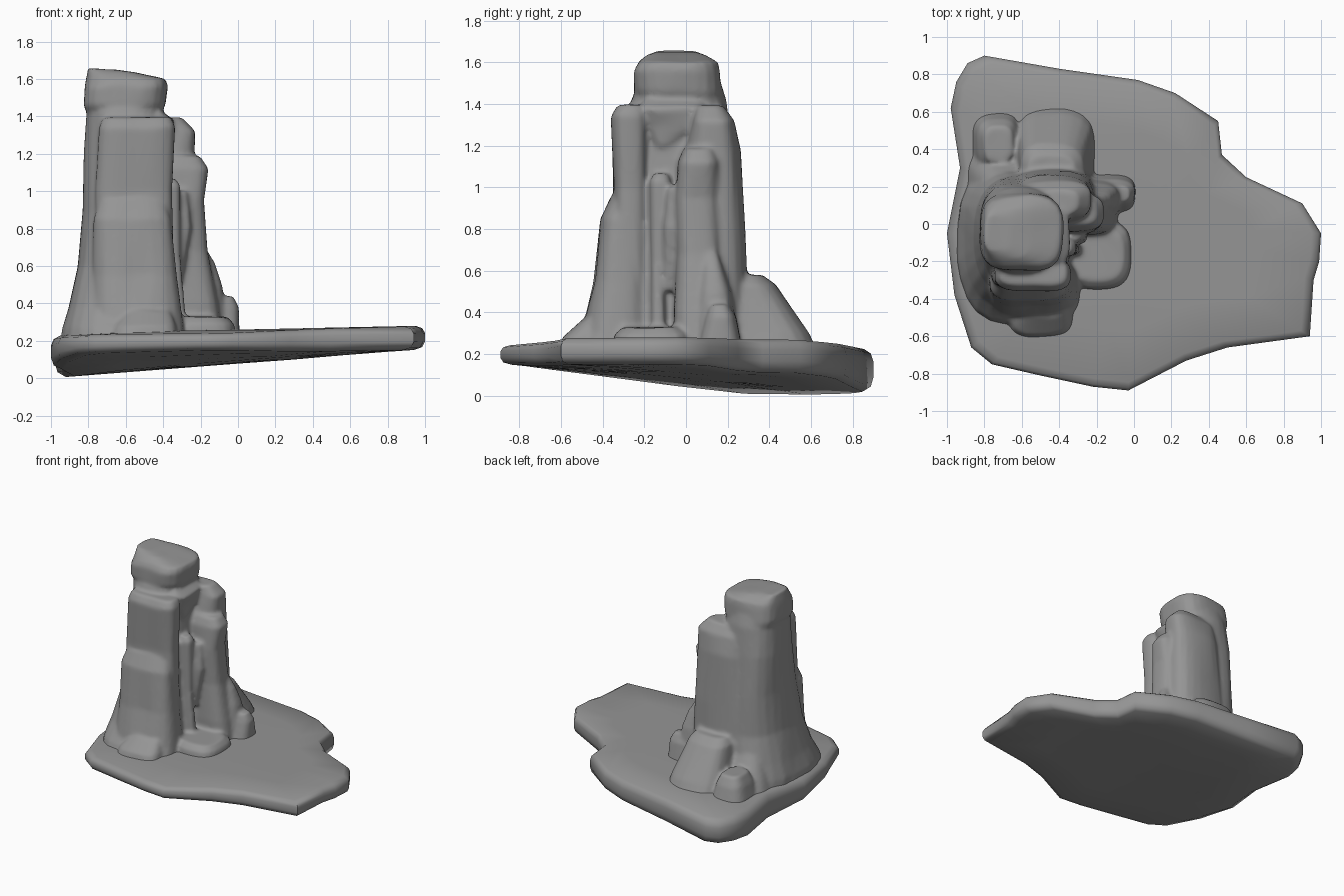
import bpy, bmesh, math
from mathutils import Vector, noise

if "Cube" in bpy.data.objects:
    bpy.data.objects.remove(bpy.data.objects["Cube"], do_unlink=True)

stone = bpy.data.materials.new("grey stone")
stone.use_nodes = True
COLOUR = (0.3, 0.3, 0.3, 1)
stone.diffuse_color = COLOUR
stone.node_tree.nodes["Principled BSDF"].inputs["Base Color"].default_value = COLOUR


def finish(name, bm):
    bmesh.ops.recalc_face_normals(bm, faces=bm.faces[:])
    mesh = bpy.data.meshes.new(name)
    bm.to_mesh(mesh)
    bm.free()
    mesh.materials.append(stone)
    obj = bpy.data.objects.new(name, mesh)
    bpy.context.collection.objects.link(obj)
    return obj


def shade(obj, angle):
    bpy.ops.object.select_all(action='DESELECT')
    obj.select_set(True)
    bpy.context.view_layer.objects.active = obj
    bpy.ops.object.shade_smooth_by_angle(angle=math.radians(angle))


def skin(bm, rings):
    """Bridge a stack of vertex rings and cap both ends."""
    n = len(rings[0])
    for a, b in zip(rings, rings[1:]):
        for i in range(n):
            j = (i + 1) % n
            bm.faces.new((a[i], a[j], b[j], b[i]))
    bm.faces.new(rings[0][::-1])
    bm.faces.new(rings[-1])


def column(bm, levels, square=3.2, rough=0.012, sides=28):
    """Loft rounded boxes given as (z, x0, x1, y0, y1)."""
    rings = []
    for z, x0, x1, y0, y1 in levels:
        ring = []
        for i in range(sides):
            t = math.tau * i / sides
            c, s = math.cos(t), math.sin(t)
            k = (abs(c) ** square + abs(s) ** square) ** (-1 / square)
            p = Vector(((x0 + x1 + (x1 - x0) * c * k) / 2,
                        (y0 + y1 + (y1 - y0) * s * k) / 2, z))
            p += noise.noise_vector(p * 6) * rough
            ring.append(bm.verts.new(p))
        rings.append(ring)
    skin(bm, rings)


# Ground slab: outline with a sloping underside and rounded rim
outline = [(-.8, .9), (-.4, .83), (.02, .77), (.22, .7), (.45, .55), (.47, .37),
           (.6, .25), (.9, .11), (1, -.05), (.99, -.2), (.96, -.3), (.94, -.6),
           (.5, -.66), (.28, -.73), (-.03, -.89), (-.22, -.87), (-.5, -.81),
           (-.76, -.75), (-.87, -.66), (-.96, -.38), (-1, -.05), (-.93, .3),
           (-.98, .62), (-.95, .76), (-.89, .86)]


def top_z(x, y):
    return .26 + .02 * x - .05 * max(0, abs(y) - .55) - .05 * max(0, -x - .75)


def bottom_z(x, y):
    return max(0, .078 + .073 * x + .06 * max(0, .3 - y) * (1 - x))


bm = bmesh.new()
rings = []
for grow, mix in ((.3, 0), (.65, 0), (.94, 0), (.985, .12), (1, .35), (1, .7),
                  (.985, .9), (.95, 1), (.65, 1), (.3, 1)):
    ring = []
    for x, y in outline:
        low, high = bottom_z(x, y), top_z(x, y)
        if grow < .9:
            low, high = bottom_z(x * grow, y * grow), top_z(x * grow, y * grow)
        ring.append(bm.verts.new((x * grow, y * grow, low + (high - low) * mix)))
    rings.append(ring)
skin(bm, rings)
shade(finish("ground_slab", bm), 50)

# Rock tower: overlapping weathered columns, fused together below
bm = bmesh.new()
# main shaft with flared foot
column(bm, [(.17, -.95, -.32, -.56, .36), (.27, -.94, -.32, -.52, .33),
            (.38, -.91, -.34, -.45, .29), (.6, -.855, -.36, -.38, .26),
            (.9, -.83, -.38, -.32, .24), (1.2, -.825, -.39, -.28, .22),
            (1.42, -.81, -.4, -.26, .19), (1.5, -.8, -.42, -.23, .17)], 2.6)
# capstone
column(bm, [(1.4, -.8, -.42, -.22, .17), (1.46, -.83, -.39, -.25, .17),
            (1.56, -.82, -.38, -.25, .16), (1.6, -.81, -.39, -.23, .15),
            (1.635, -.8, -.55, -.19, .1), (1.655, -.8, -.66, -.15, .05)])
# tall front pillar
column(bm, [(.3, -.76, -.34, -.37, -.17), (1, -.76, -.35, -.35, -.18),
            (1.34, -.74, -.33, -.36, -.18), (1.39, -.72, -.36, -.33, -.19)])
# lower front pillar and its foot
column(bm, [(.2, -.8, -.28, -.55, -.17), (.3, -.78, -.3, -.5, -.17),
            (.55, -.78, -.33, -.44, -.18), (.85, -.77, -.36, -.41, -.19),
            (.95, -.74, -.39, -.36, -.2)])
column(bm, [(.2, -.68, -.32, -.62, -.35), (.28, -.66, -.33, -.59, -.35),
            (.36, -.6, -.36, -.5, -.35)])
# rear shoulder
column(bm, [(.2, -.7, -.2, -.02, .31), (.8, -.66, -.22, -.02, .28),
            (1.18, -.63, -.23, 0, .26), (1.32, -.6, -.23, .03, .23),
            (1.39, -.55, -.3, .05, .18)])
# arch stone over the recess
column(bm, [(1.2, -.5, -.38, -.15, -.08), (1.3, -.5, -.36, -.2, .1),
            (1.38, -.5, -.34, -.22, .1), (1.42, -.48, -.4, -.2, .08)])
# stepped side buttress
column(bm, [(.2, -.45, -.08, -.06, .22), (.4, -.45, -.1, -.06, .2),
            (.68, -.45, -.16, -.05, .17), (.95, -.45, -.18, -.05, .16),
            (1.12, -.45, -.16, -.04, .16), (1.19, -.42, -.2, -.01, .14)])
column(bm, [(.2, -.35, -.05, .03, .27), (.5, -.35, -.09, .06, .22),
            (.62, -.33, -.12, .08, .18), (.7, -.3, -.17, .08, .15)])
column(bm, [(.2, -.3, .01, .05, .28), (.38, -.28, 0, .09, .24),
            (.44, -.26, -.03, .11, .21)])
# slender pillars inside the recess
column(bm, [(.25, -.42, -.27, -.17, -.1), (.65, -.42, -.31, -.17, -.11),
            (1.03, -.42, -.31, -.18, -.08), (1.07, -.4, -.34, -.16, -.09)])
column(bm, [(.5, -.4, -.3, -.1, -.05), (.8, -.4, -.25, -.11, -.04),
            (1, -.4, -.27, -.09, -.04)])
# rear sloping boulder
column(bm, [(.2, -.64, -.2, .1, .64), (.3, -.63, -.22, .1, .585),
            (.53, -.61, -.27, .1, .43), (.58, -.57, -.31, .12, .37)])
# small rear block and its ledge
column(bm, [(.2, -.87, -.6, .28, .6), (.33, -.84, -.62, .3, .56),
            (.4, -.8, -.65, .33, .52)])
column(bm, [(.2, -.9, -.5, .05, .42), (.33, -.85, -.5, .05, .35),
            (.48, -.78, -.5, .05, .27)])
# flat stone at the recess
column(bm, [(.2, -.36, -.01, -.35, .02), (.29, -.36, -.02, -.34, .01),
            (.33, -.36, -.06, -.3, -.03)])
tower = finish("rock_tower", bm)
fuse = tower.modifiers.new("fuse", 'REMESH')
fuse.mode = 'VOXEL'
fuse.voxel_size = .014
fuse.use_smooth_shade = True
soften = tower.modifiers.new("soften", 'SMOOTH')
soften.factor = .5
soften.iterations = 5
